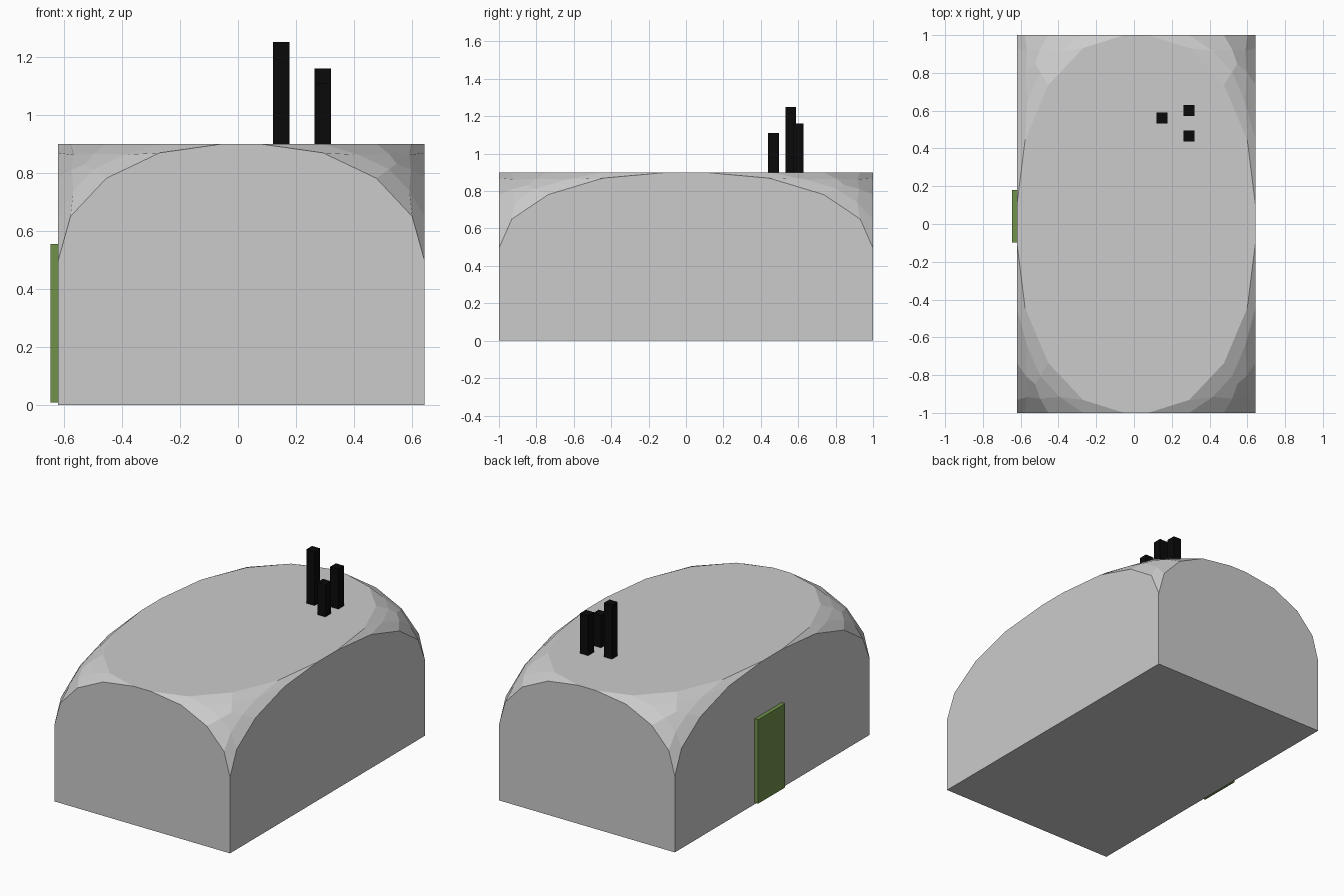
import bpy, bmesh
from mathutils import Vector

if "Cube" in bpy.data.objects:
    bpy.data.objects.remove(bpy.data.objects["Cube"])


def material(name, color):
    mat = bpy.data.materials.new(name)
    mat.diffuse_color = (*color, 1)
    mat.use_nodes = True
    mat.node_tree.nodes["Principled BSDF"].inputs["Base Color"].default_value = mat.diffuse_color
    return mat


def box(name, lo, hi, mat=None, corner_round=0.0):
    """Box between two corners; optionally round its four top corners."""
    lo, hi = Vector(lo), Vector(hi)
    bm = bmesh.new()
    bmesh.ops.create_cube(bm, size=2)
    if corner_round:
        top = [v for v in bm.verts if v.co.z > 0]
        bmesh.ops.bevel(bm, geom=top, offset=corner_round, offset_type='OFFSET',
                        segments=4, profile=0.5, affect='VERTICES')
    bmesh.ops.scale(bm, vec=(hi - lo) / 2, verts=bm.verts)
    bmesh.ops.translate(bm, vec=(hi + lo) / 2, verts=bm.verts)
    mesh = bpy.data.meshes.new(name)
    bm.to_mesh(mesh)
    bm.free()
    obj = bpy.data.objects.new(name, mesh)
    bpy.context.collection.objects.link(obj)
    if mat:
        mesh.materials.append(mat)
    return obj


green = material("door_green", (0.16, 0.29, 0.067))
black = material("chimney_black", (0.003, 0.003, 0.003))

# Main building with rounded top corners
box("building", (-0.62, -1, 0), (0.643, 1, 0.9), corner_round=0.9)

# Door on the left wall
box("door", (-0.645, -0.097, 0.01), (-0.615, 0.18, 0.555), green)

# Three square chimneys of different heights
r = 0.029
for i, (x, y, top) in enumerate([(0.149, 0.56, 1.25),
                                 (0.292, 0.60, 1.16),
                                 (0.292, 0.467, 1.11)]):
    box(f"chimney_{i + 1}", (x - r, y - r, 0.85), (x + r, y + r, top), black)
